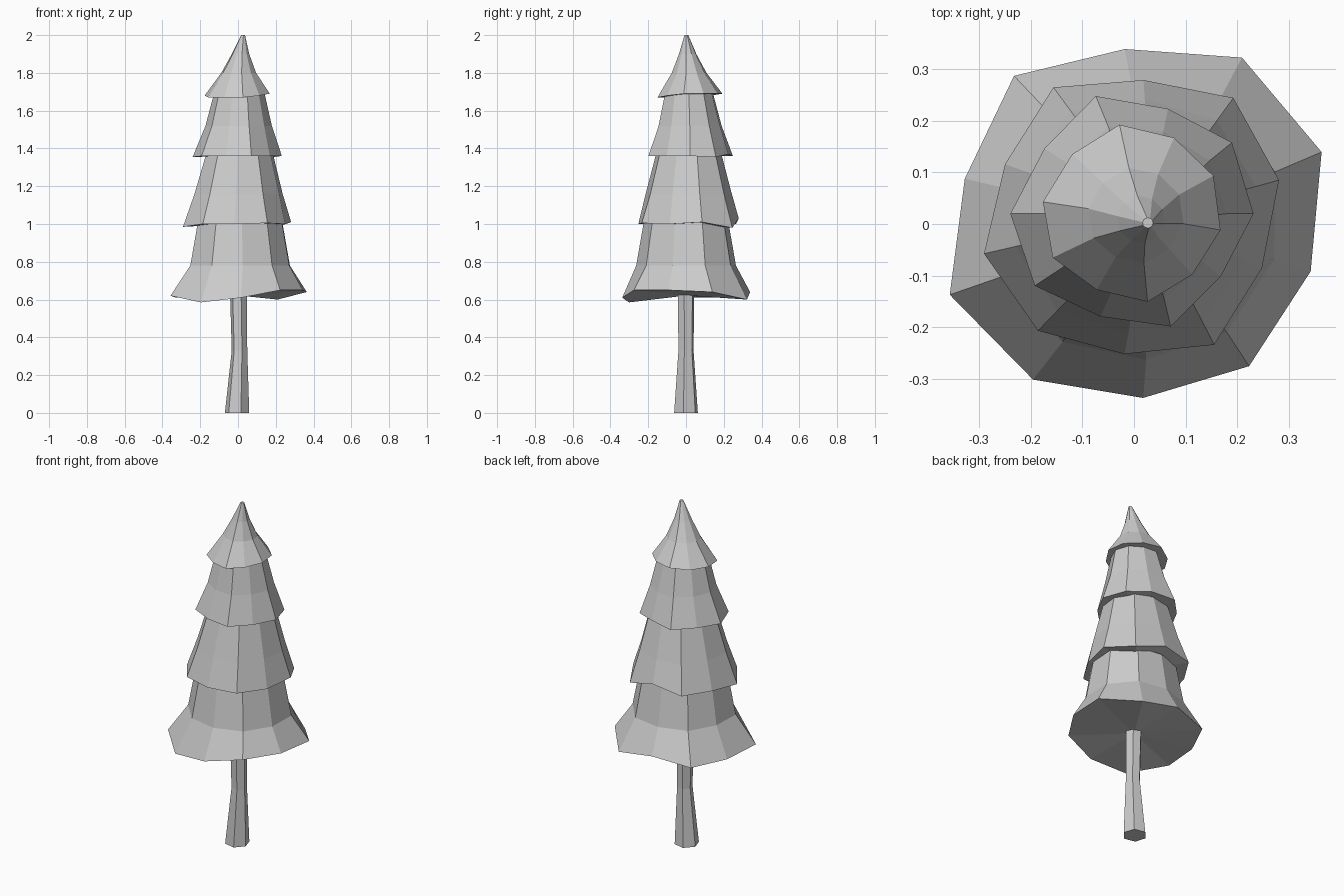
import bpy
import bmesh
from math import cos, sin, radians, tau
from mathutils import Vector

cube = bpy.data.objects.get("Cube")
if cube:
    bpy.data.objects.remove(cube, do_unlink=True)

# One pale grey for the whole tree
grey = bpy.data.materials.new("pale grey")
grey.use_nodes = True
colour = (0.6, 0.6, 0.6, 1.0)
grey.diffuse_color = colour
grey.node_tree.nodes["Principled BSDF"].inputs["Base Color"].default_value = colour


def ring(centre, radii, phase, heights):
    """Points around a centre, one for each radius and height."""
    count = len(radii)
    points = []
    for i, (radius, height) in enumerate(zip(radii, heights)):
        angle = radians(phase) + tau * i / count
        points.append(Vector((centre[0] + radius * cos(angle),
                              centre[1] + radius * sin(angle), height)))
    return points


def loft(name, rings):
    """Flat-shaded closed skin through a stack of rings."""
    bm = bmesh.new()
    loops = [[bm.verts.new(p) for p in points] for points in rings]
    count = len(loops[0])
    for low, high in zip(loops, loops[1:]):
        for i in range(count):
            j = (i + 1) % count
            bm.faces.new((low[i], low[j], high[j], high[i]))
    # Fan underneath, plain cap on top
    hub = bm.verts.new(sum((v.co for v in loops[0]), Vector()) / count)
    for i in range(count):
        bm.faces.new((loops[0][(i + 1) % count], loops[0][i], hub))
    bm.faces.new(loops[-1])
    bmesh.ops.recalc_face_normals(bm, faces=bm.faces)
    mesh = bpy.data.meshes.new(name)
    bm.to_mesh(mesh)
    bm.free()
    mesh.materials.append(grey)
    obj = bpy.data.objects.new(name, mesh)
    bpy.context.collection.objects.link(obj)
    return obj


def tier(name, centre, phase, base, radii, lifts, upper):
    """Uneven rim, then upper rings given as (scale, height, x shift, y shift)."""
    rings = [ring(centre, radii, phase, [base + lift for lift in lifts])]
    mean = sum(radii) / len(radii)
    for scale, height, dx, dy in upper:
        # Upper rings are rounder than the ragged rim
        softer = [scale * (radius + mean) / 2 for radius in radii]
        place = (centre[0] + dx, centre[1] + dy)
        rings.append(ring(place, softer, phase, [height] * len(radii)))
    return loft(name, rings)


# Trunk: six sides, flared foot, slight bend
trunk_rings = [((-0.005, 0), 0.066, 0), ((0.008, 0), 0.042, 0.33), ((0.002, 0), 0.046, 0.66)]
loft("trunk", [ring(c, [r] * 6, -12, [z] * 6) for c, r, z in trunk_rings])

# Foliage, lowest tier first
tier("bottom_foliage", (0, 0), 21, 0.6,
     [0.39, 0.385, 0.34, 0.37, 0.34, 0.383, 0.36, 0.338, 0.355, 0.355],
     [0.04, 0, 0.04, 0.01, 0.01, 0.02, -0.015, 0.01, 0.05, 0.05],
     [(0.755, 0.78, 0.01, 0), (0.64, 1.01, 0.01, 0)])
tier("lower_middle_foliage", (0, 0.015), 14, 1.0,
     [0.29, 0.3, 0.265, 0.295, 0.27, 0.3, 0.29, 0.268, 0.294, 0.268],
     [0.01, -0.02, 0.03, 0, 0, -0.015, 0, 0, 0.005, 0],
     [(0.83, 1.16, 0.005, 0), (0.63, 1.37, 0.01, 0)])
tier("upper_middle_foliage", (0, 0.02), 0, 1.36,
     [0.232, 0.235, 0.214, 0.24, 0.215, 0.24, 0.238, 0.21, 0.23, 0.208],
     [0, -0.005, 0.01, 0, 0, -0.005, 0, 0, 0, 0],
     [(0.76, 1.52, 0.005, 0), (0.58, 1.69, 0.008, -0.005)])
tier("top_foliage", (0, 0.015), 27, 1.68,
     [0.173, 0.171, 0.18, 0.17, 0.179, 0.177, 0.16, 0.168, 0.16, 0.17],
     [0.01, 0.01, 0.01, 0, 0, -0.01, -0.01, -0.01, 0, 0.01],
     [(0.54, 1.8, 0.005, 0), (0.27, 1.9, 0.014, -0.007), (0.06, 2.0, 0.027, -0.013)])
